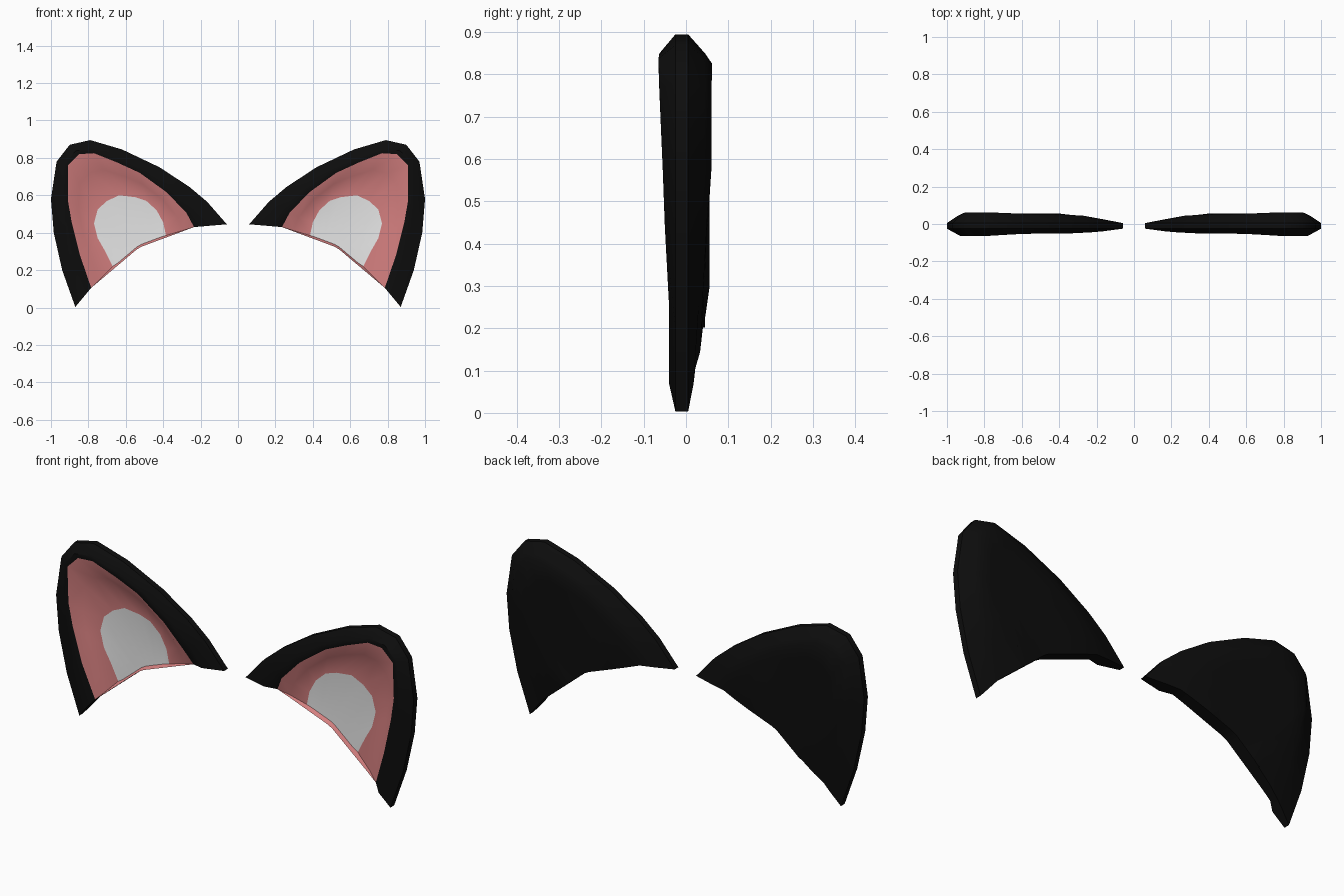
import bpy, bmesh
from mathutils import Vector

cube = bpy.data.objects.get("Cube")
if cube:
    bpy.data.objects.remove(cube, do_unlink=True)


def make_material(name, colour):
    m = bpy.data.materials.new(name)
    m.use_nodes = True
    m.diffuse_color = (*colour, 1)
    bsdf = m.node_tree.nodes["Principled BSDF"]
    bsdf.inputs["Base Color"].default_value = (*colour, 1)
    bsdf.inputs["Roughness"].default_value = 0.9
    return m


BLACK, PINK, WHITE = range(3)
materials = [make_material("black fur", (0.004, 0.004, 0.004)),
             make_material("pink inner ear", (0.65, 0.21, 0.21)),
             make_material("white tuft", (0.8, 0.8, 0.8))]

# Arches in (x, z), each from the inner tip over the top to the outer tip
outer = [(.06, .445), (.165, .565), (.26, .645), (.42, .75), (.62, .845), (.79, .895),
         (.9, .87), (.97, .78), (1, .58), (.985, .4), (.94, .2), (.87, .003)]
pink = [(.235, .43), (.275, .505), (.38, .615), (.525, .72), (.645, .775), (.77, .825),
        (.85, .82), (.91, .76), (.91, .575), (.89, .46), (.845, .28), (.785, .105)]
white = [(.385, .385), (.4, .455), (.435, .52), (.49, .57), (.55, .59), (.635, .6),
         (.7, .57), (.75, .525), (.77, .45), (.75, .37), (.71, .3), (.67, .22)]
base = [(.06, .445), (.235, .43), (.53, .32), (.785, .105), (.87, .003)]
front_depth = [.02, .045, .05, .05, .055, .063, .065, .063, .055, .05, .04, .02]
back_depth = [.035, .045, .05, .052, .057, .062, .062, .06, .06, .05, .04, .022]
N = len(outer)


def base_z(x):
    """Height of the ear's lower edge at x."""
    for (x0, z0), (x1, z1) in zip(base, base[1:]):
        if x <= x1:
            return z0 + (z1 - z0) * (x - x0) / (x1 - x0)
    return base[-1][1]


def blend(a, b, t):
    return [(p[0] + (q[0] - p[0]) * t, p[1] + (q[1] - p[1]) * t) for p, q in zip(a, b)]


def arch(points, depths):
    return [Vector((x, y, z)) for (x, z), y in zip(points, depths)]


def grounded(points):
    """Drop the ends of an arch onto the lower edge."""
    return [(x, base_z(x)) if i in (0, N - 1) else (x, z) for i, (x, z) in enumerate(points)]


ridge = blend(outer, pink, 0.65)
slope = blend(pink, white, 0.4)
floor_x = [white[0][0] + (white[-1][0] - white[0][0]) * i / (N - 1) for i in range(N)]
floor_front = [(x, base_z(x) + .013) for x in floor_x]
floor_front[0], floor_front[-1] = white[0], white[-1]
floor_back = [(x, base_z(x)) for x in floor_x]

# Front surface from the dish floor out to the edge, then the back from the edge in
front = [arch(floor_front, [0] * N),
         arch(white, [0] * N),
         arch(slope, [-.3 * d for d in front_depth]),
         arch(pink, [-d for d in front_depth]),
         arch(ridge, [-max(d, .04) for d in front_depth]),
         arch(outer, [-.025] * N)]
back = [arch(floor_back, [.045] * N),
        arch(grounded(white), [.045] + [.056] * (N - 2) + [.04]),
        arch(grounded(slope), [.4 * .05 + .6 * d for d in back_depth]),
        arch(pink, back_depth),
        arch(ridge, [.003 + .68 * d for d in back_depth]),
        arch(outer, [.005] * N)]
colours = [WHITE, PINK, PINK, BLACK, BLACK] + [BLACK] * 6


def build_ear(name, side):
    bm = bmesh.new()

    def vert(p):
        return bm.verts.new((p.x * side, p.y, p.z))

    def quad(a, b, c, d, colour):
        bm.faces.new((a, b, c, d)).material_index = colour

    f = [[vert(p) for p in row] for row in front]
    b = [[vert(p) for p in row] for row in back]
    rows = f + b[::-1]
    for r, colour in enumerate(colours):
        for i in range(N - 1):
            quad(rows[r][i], rows[r][i + 1], rows[r + 1][i + 1], rows[r + 1][i], colour)

    # Lower edge: a pink lip in front of the dish, then a black underside
    def border(side_rows):
        return ([row[0] for row in side_rows[:0:-1]] + side_rows[0]
                + [row[-1] for row in side_rows[1:]])

    edge_f, edge_b = border(f), border(b)
    last = len(edge_f) - 1
    lip = []
    for i, v in enumerate(edge_f):
        if min(i, last - i) < 3:
            lip.append(vert(Vector((v.co.x * side, v.co.y, v.co.z))))
        else:
            x = v.co.x * side
            lip.append(vert(Vector((x, -.018, base_z(x)))))
    for i in range(last):
        quad(edge_f[i], edge_f[i + 1], lip[i + 1], lip[i], PINK)
        quad(lip[i], lip[i + 1], edge_b[i + 1], edge_b[i], BLACK)

    bmesh.ops.remove_doubles(bm, verts=bm.verts, dist=0.0003)
    bmesh.ops.recalc_face_normals(bm, faces=bm.faces)
    mesh = bpy.data.meshes.new(name)
    bm.to_mesh(mesh)
    bm.free()
    for m in materials:
        mesh.materials.append(m)
    ob = bpy.data.objects.new(name, mesh)
    bpy.context.collection.objects.link(ob)
    bpy.ops.object.select_all(action='DESELECT')
    ob.select_set(True)
    bpy.context.view_layer.objects.active = ob
    bpy.ops.object.shade_smooth_by_angle(angle=0.7)


build_ear("left_ear", 1)
build_ear("right_ear", -1)
